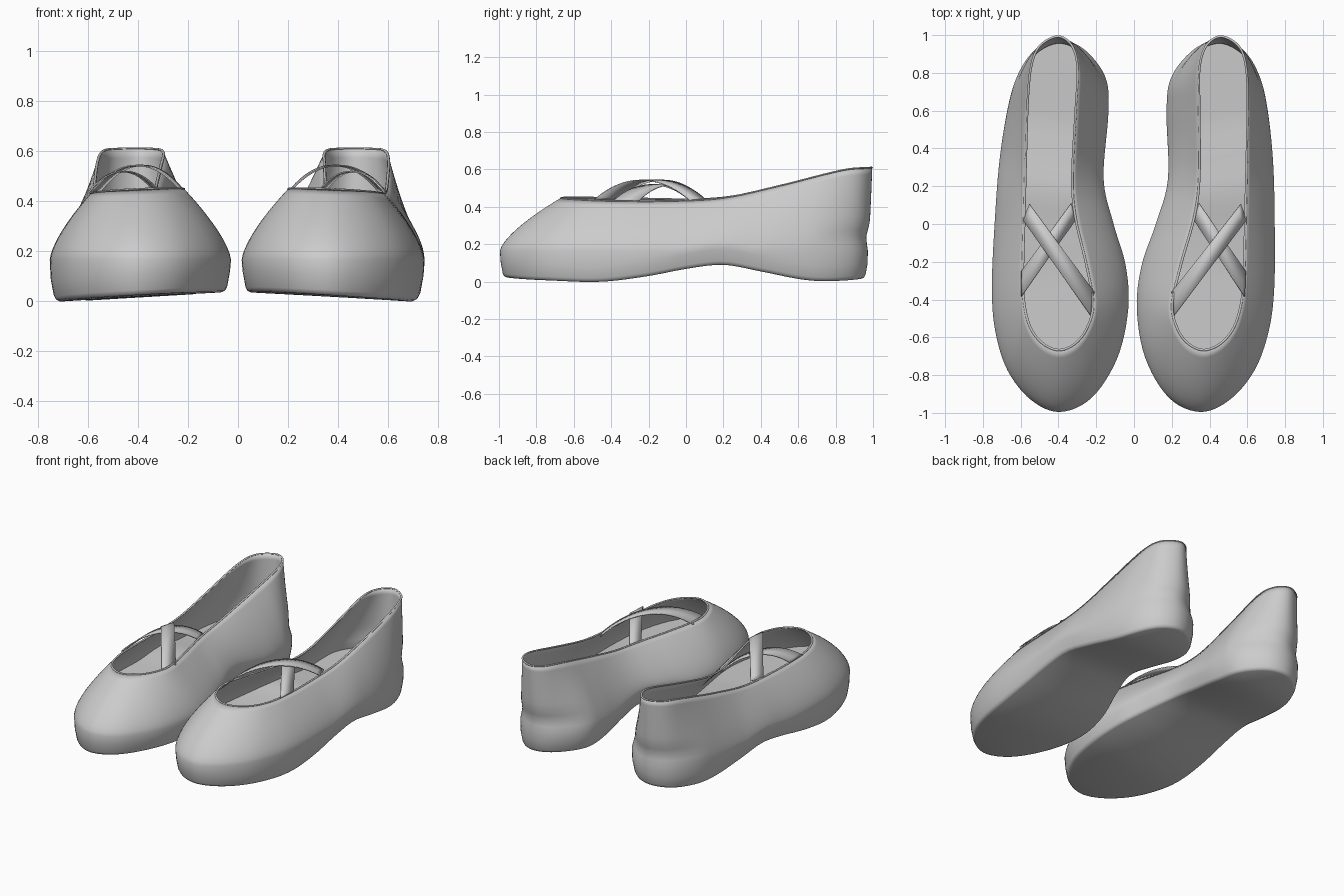
import bpy, math
from mathutils import Vector, Matrix

if "Cube" in bpy.data.objects:
    bpy.data.objects.remove(bpy.data.objects["Cube"])

# Plan outlines of the right-hand shoe: toe -> outer side -> heel -> inner side
BULGE = [(.35, -.995), (.505, -.932), (.635, -.78), (.71, -.58), (.742, -.35), (.745, 0), (.735, .35),
         (.70, .65), (.65, .82), (.57, .93), (.45, .975), (.32, .93), (.20, .785), (.172, .60),
         (.18, .24), (.115, 0), (.04, -.22), (.015, -.45), (.06, -.71), (.185, -.92)]
RIM = [(.37, -.67), (.46, -.635), (.53, -.55), (.57, -.42), (.585, -.25), (.592, .03), (.60, .36),
       (.605, .66), (.595, .84), (.555, .945), (.46, .996), (.38, .945), (.343, .82), (.343, .60),
       (.343, .24), (.315, .03), (.25, -.20), (.20, -.42), (.225, -.55), (.285, -.635)]
# Heights along the shoe (y, z)
SOLE_Z = [(-1, .006), (-.75, .003), (-.45, 0), (-.2, .03), (0, .068), (.2, .09), (.4, .055), (.68, .004), (1, .004)]
RIM_Z = [(-.7, .438), (-.4, .43), (-.1, .43), (.2, .447), (.5, .512), (.85, .598), (1, .61)]
SUB = 6
N = len(BULGE) * SUB


def catmull(p0, p1, p2, p3, t):
    return .5 * (2 * p1 + (p2 - p0) * t + (2 * p0 - 5 * p1 + 4 * p2 - p3) * t * t
                 + (3 * p1 - p0 - 3 * p2 + p3) * t ** 3)


def closed_spline(points):
    p = [Vector(q) for q in points]
    n = len(p)
    return [catmull(p[i - 1], p[i], p[(i + 1) % n], p[(i + 2) % n], k / SUB)
            for i in range(n) for k in range(SUB)]


def height(table, y):
    # smooth curve through the table, with tangents from neighbouring points
    y = min(max(y, table[0][0]), table[-1][0])
    last = len(table) - 1

    def slope(i):
        (a, za), (b, zb) = table[max(i - 1, 0)], table[min(i + 1, last)]
        return (zb - za) / (b - a)

    for i in range(last):
        (a, za), (b, zb) = table[i], table[i + 1]
        if y <= b:
            h = b - a
            t = (y - a) / h
            return ((1 + 2 * t) * (1 - t) ** 2 * za + t * (1 - t) ** 2 * h * slope(i)
                    + t * t * (3 - 2 * t) * zb + t * t * (t - 1) * h * slope(i + 1))


def normals(loop):
    out = []
    for i in range(len(loop)):
        d = (loop[(i + 1) % len(loop)] - loop[i - 1]).normalized()
        out.append(Vector((d.y, -d.x)))
    return out


def sole_z(p):
    return height(SOLE_Z, p.y) + .036 * max(0, .72 - p.x) / .7


def rim_z(p):
    front = min(max((.3 - p.y) / .5, 0), 1)
    return height(RIM_Z, p.y) + front * .017 * (.6 - p.x) / .4


# Left shoe is the mirrored right one, turned slightly
LEFT = Matrix(((-1, .05, 0, .007), (0, 1, 0, 0), (0, 0, 1, 0), (0, 0, 0, 1)))


def make_pair(name, verts, faces, thickness=0, offset=-1):
    for side in ("right", "left"):
        me = bpy.data.meshes.new(f"{side}_{name}")
        me.from_pydata(verts, [], faces)
        if side == "left":
            me.transform(LEFT)
            me.flip_normals()
        ob = bpy.data.objects.new(me.name, me)
        bpy.context.collection.objects.link(ob)
        if thickness:
            m = ob.modifiers.new("thickness", "SOLIDIFY")
            m.thickness, m.offset = thickness, offset
        bpy.ops.object.select_all(action="DESELECT")
        bpy.context.view_layer.objects.active = ob
        ob.select_set(True)
        bpy.ops.object.shade_smooth_by_angle(angle=math.radians(45))


def ring_faces(rings, n):
    return [(r * n + i, r * n + (i + 1) % n, (r + 1) * n + (i + 1) % n, (r + 1) * n + i)
            for r in range(rings - 1) for i in range(n)]


def bridge_faces(n):
    # strips across a closed outline, from outer to inner side
    return [tuple(dict.fromkeys((i, (n - i) % n, n - i - 1, i + 1))) for i in range(n // 2)]


bulge, rim = closed_spline(BULGE), closed_spline(RIM)
bn, rn = normals(bulge), normals(rim)


def wall_point(i, v, inset=0):
    p, n, r = bulge[i], bn[i], rim[i]
    low = max(.165, sole_z(p) + .10)
    heel = min(max(0, (p.y - .7) / .25), 1)
    q = p.lerp(r, v ** (1.45 - .6 * heel))
    q = q - n * (.016 * heel * math.exp(-((v - .16) / .12) ** 2) + inset)
    return (q.x, q.y, low + (rim_z(r) - low) * v)


# Shoe body: rounded sole edge, bulging wall, sides curving in to the opening
verts, rings = [], 0
for inset, lift in ((.034, 0), (.022, .006), (.015, .02), (.004, .08)):
    for p, n in zip(bulge, bn):
        q = p - n * inset
        verts.append((q.x, q.y, sole_z(p) + lift))
    rings += 1
STEPS = 12
for s in range(STEPS + 1):
    verts += [wall_point(i, s / STEPS) for i in range(N)]
    rings += 1
make_pair("shoe_body", verts, ring_faces(rings, N) + bridge_faces(N), .008)

# Raised insole inside the shoe
verts = [wall_point(i, .12, .008) for i in range(N)]
make_pair("insole", verts, [f[::-1] for f in bridge_faces(N)])

# Rolled binding around the opening
verts, K = [], 8
for p, n in zip(rim, rn):
    for k in range(K):
        a = 2 * math.pi * k / K
        q = p + n * (.006 * math.cos(a) - .003)
        verts.append((q.x, q.y, rim_z(p) + .005 * math.sin(a)))
faces = [(i * K + (k + 1) % K, (i + 1) % N * K + (k + 1) % K, (i + 1) % N * K + k, i * K + k)
         for i in range(N) for k in range(K)]
make_pair("opening_binding", verts, faces)


# Crossed instep straps: arched ribbons from rim to rim
def strap(name, left_edge, right_edge, rise):
    (a0, a1), (b0, b1) = left_edge, right_edge
    verts, M = [], 24
    for i in range(M + 1):
        t = i / M
        z = .434 + rise * (1 - abs(2 * t - 1) ** 2.1)
        for a, b in ((a0, b0), (a1, b1)):
            q = Vector(a).lerp(Vector(b), t)
            verts.append((q.x, q.y, z))
    faces = [(2 * i, 2 * i + 2, 2 * i + 3, 2 * i + 1) for i in range(M)]
    make_pair(name, verts, faces, .006, 0)


strap("upper_strap", ((.205, -.495), (.20, -.36)), ((.595, .02), (.565, .105)), .108)
strap("lower_strap", ((.318, .02), (.345, .11)), ((.585, -.385), (.59, -.25)), .084)
